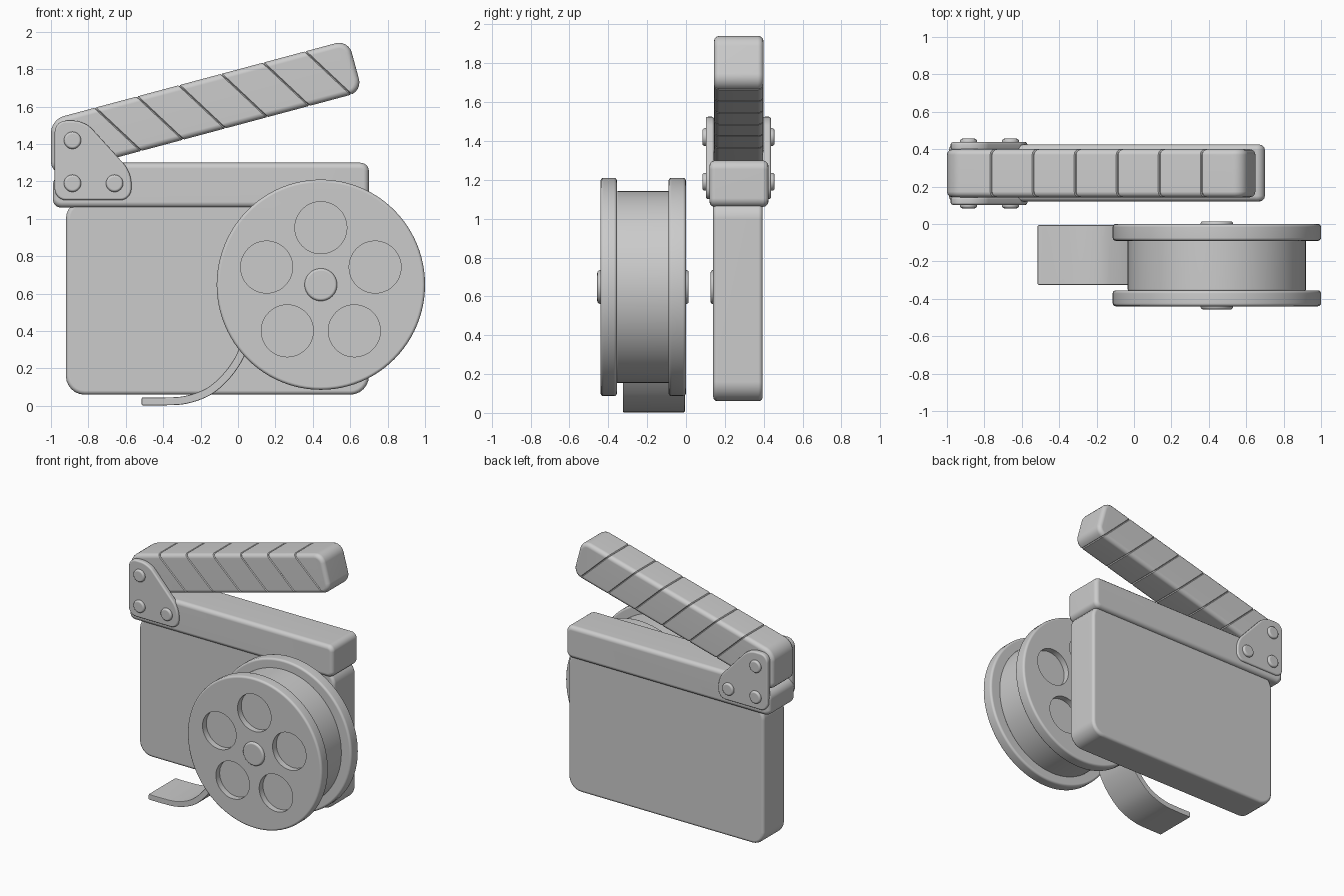
import bpy, bmesh, math
from mathutils import Vector

cube = bpy.data.objects.get("Cube")
if cube:
    bpy.data.objects.remove(cube, do_unlink=True)

GREY = (0.6, 0.6, 0.6, 1)
grey = bpy.data.materials.new("plain grey")
grey.use_nodes = True
grey.diffuse_color = GREY
grey.node_tree.nodes["Principled BSDF"].inputs["Base Color"].default_value = GREY


def prism(name, outline, y0, y1, corner=0, edge=0.0, segments=3, grooves=()):
    """Extrude an (x, z) outline along y, with rounded corners and rims."""
    bm = bmesh.new()
    bm.faces.new([bm.verts.new((x, y0, z)) for x, z in outline])
    if corner:
        bmesh.ops.bevel(bm, geom=bm.verts[:], offset=corner, segments=6,
                        profile=0.5, affect='VERTICES')
    out = bmesh.ops.extrude_face_region(bm, geom=bm.faces[:])
    moved = [v for v in out["geom"] if isinstance(v, bmesh.types.BMVert)]
    bmesh.ops.translate(bm, verts=moved, vec=(0, y1 - y0, 0))
    bmesh.ops.recalc_face_normals(bm, faces=bm.faces[:])
    if edge:
        rims = [e for e in bm.edges if e.calc_face_angle(0) > math.radians(40)]
        bmesh.ops.bevel(bm, geom=rims, offset=edge, segments=segments,
                        profile=0.5, affect='EDGES', clamp_overlap=True)
    for point, normal in grooves:
        cut_groove(bm, point, normal)
    mesh = bpy.data.meshes.new(name)
    bm.to_mesh(mesh)
    bm.free()
    mesh.materials.append(grey)
    obj = bpy.data.objects.new(name, mesh)
    bpy.context.collection.objects.link(obj)
    return obj


def cut_groove(bm, point, normal, width=0.005, depth=0.006):
    """Sink a thin V-shaped seam around the solid."""
    for shift in (-width, width, 0):
        bmesh.ops.bisect_plane(bm, geom=bm.verts[:] + bm.edges[:] + bm.faces[:],
                               dist=1e-6, plane_co=point + normal * shift,
                               plane_no=normal)
    bm.normal_update()
    middle = [v for v in bm.verts if abs((v.co - point).dot(normal)) < 1e-4]
    inward = [v.normal * -depth for v in middle]
    for v, move in zip(middle, inward):
        v.co += move


def box(x0, x1, z0, z1):
    return [(x0, z0), (x1, z0), (x1, z1), (x0, z1)]


def circle(cx, cz, rx, rz=None, sides=96):
    rz = rz or rx
    turns = [math.tau * i / sides for i in range(sides)]
    return [(cx + rx * math.cos(t), cz + rz * math.sin(t)) for t in turns]


parts = []

# Clapperboard slate and fixed lower bar
parts.append(prism("slate", box(-0.92, 0.70, 0.06, 1.10), 0.14, 0.395, 0.1, 0.022))
lower = [(-0.99, 1.06), (0.70, 1.06), (0.70, 1.30), (-0.72, 1.30), (-0.99, 1.225)]
parts.append(prism("lower_bar", lower, 0.12, 0.425, 0.045, 0.03))

# Raised clapper stick with diagonal seams
stick = [(-1.0, 1.234), (0.665, 1.68), (0.59, 1.957), (-1.0, 1.531)]
seam_normal = Vector((0.235, 0, 0.25)).normalized()
seams = [(Vector((-0.77 + 0.225 * i, 0, 1.60 + 0.06 * i)), seam_normal)
         for i in range(6)]
parts.append(prism("clapper_stick", stick, 0.143, 0.40, 0.07, 0.03, grooves=seams))

# Hinge plates and rivets on both faces
plate = [(-0.98, 1.10), (-0.57, 1.10), (-0.57, 1.25), (-0.82, 1.525), (-0.98, 1.525)]
rivets = [(-0.885, 1.42), (-0.885, 1.19), (-0.66, 1.19)]
for side, mid, sign in (("front", 0.145, -1), ("back", 0.395, 1)):
    face = mid + sign * 0.043
    parts.append(prism(side + "_hinge_plate", plate, *sorted((mid, face)), 0.06, 0.012))
    for i, (x, z) in enumerate(rivets):
        parts.append(prism(f"{side}_rivet_{i + 1}", circle(x, z, 0.046, sides=32),
                           *sorted((mid, face + sign * 0.018)), edge=0.013))

# Film reel: wound film, two flanges with round pockets, centre caps
CX, CZ = 0.443, 0.648
parts.append(prism("wound_film", circle(CX, CZ, 0.477, 0.495), -0.357, -0.085, edge=0.008))
for side, y0, y1, outer in (("front", -0.44, -0.355, -0.44), ("back", -0.09, 0.0, 0.0)):
    flange = prism(side + "_flange", circle(CX, CZ, 0.557, 0.562), y0, y1, edge=0.016)
    for k in range(5):
        a = math.radians(90 + 72 * k)
        hole = circle(CX + 0.305 * math.cos(a), CZ + 0.305 * math.sin(a), 0.139, sides=48)
        cutter = prism("pocket_cutter", hole, outer - 0.045, outer + 0.045)
        cutter.hide_render = True
        bpy.context.view_layer.objects.active = flange
        mod = flange.modifiers.new("pocket", 'BOOLEAN')
        mod.object = cutter
        mod.solver = 'EXACT'
        bpy.ops.object.modifier_apply(modifier=mod.name)
        bpy.data.objects.remove(cutter, do_unlink=True)
    parts.append(flange)
hub = circle(CX, CZ, 0.087, sides=40)
parts.append(prism("front_cap", hub, -0.457, -0.42, edge=0.014))
parts.append(prism("back_cap", hub, -0.02, 0.014, edge=0.012))
parts.append(prism("slate_cap", hub, 0.127, 0.16, edge=0.01))

# Loose film tail: a smooth path thickened into a strip
path = [(-0.515, 0.024), (-0.40, 0.024), (-0.28, 0.032), (-0.16, 0.075),
        (-0.07, 0.15), (0.0, 0.245), (0.05, 0.36)]
pts = [Vector(p) for p in path]
ends = [2 * pts[0] - pts[1]] + pts + [2 * pts[-1] - pts[-2]]
curve = []
for a, b, c, d in zip(ends, ends[1:], ends[2:], ends[3:]):
    for s in range(5):
        t = s / 5
        curve.append(0.5 * (2 * b + (c - a) * t + (2 * a - 5 * b + 4 * c - d) * t * t
                            + (3 * b - a - 3 * c + d) * t ** 3))
curve.append(pts[-1])
left, right = [], []
for i, p in enumerate(curve):
    tangent = curve[min(i + 1, len(curve) - 1)] - curve[max(i - 1, 0)]
    offset = Vector((-tangent.y, tangent.x)).normalized() * 0.021
    left.append(p + offset)
    right.append(p - offset)
strip = [(p.x, p.y) for p in right + left[::-1]]
parts.append(prism("film_tail", strip, -0.325, -0.006, edge=0.006, segments=2))

# Smooth rounded areas while keeping real edges crisp
for obj in bpy.context.view_layer.objects:
    obj.select_set(obj in parts)
bpy.context.view_layer.objects.active = parts[0]
bpy.ops.object.shade_smooth_by_angle(angle=math.radians(35))
for obj in parts:
    obj.modifiers.new("flat_faces", 'WEIGHTED_NORMAL').keep_sharp = True
